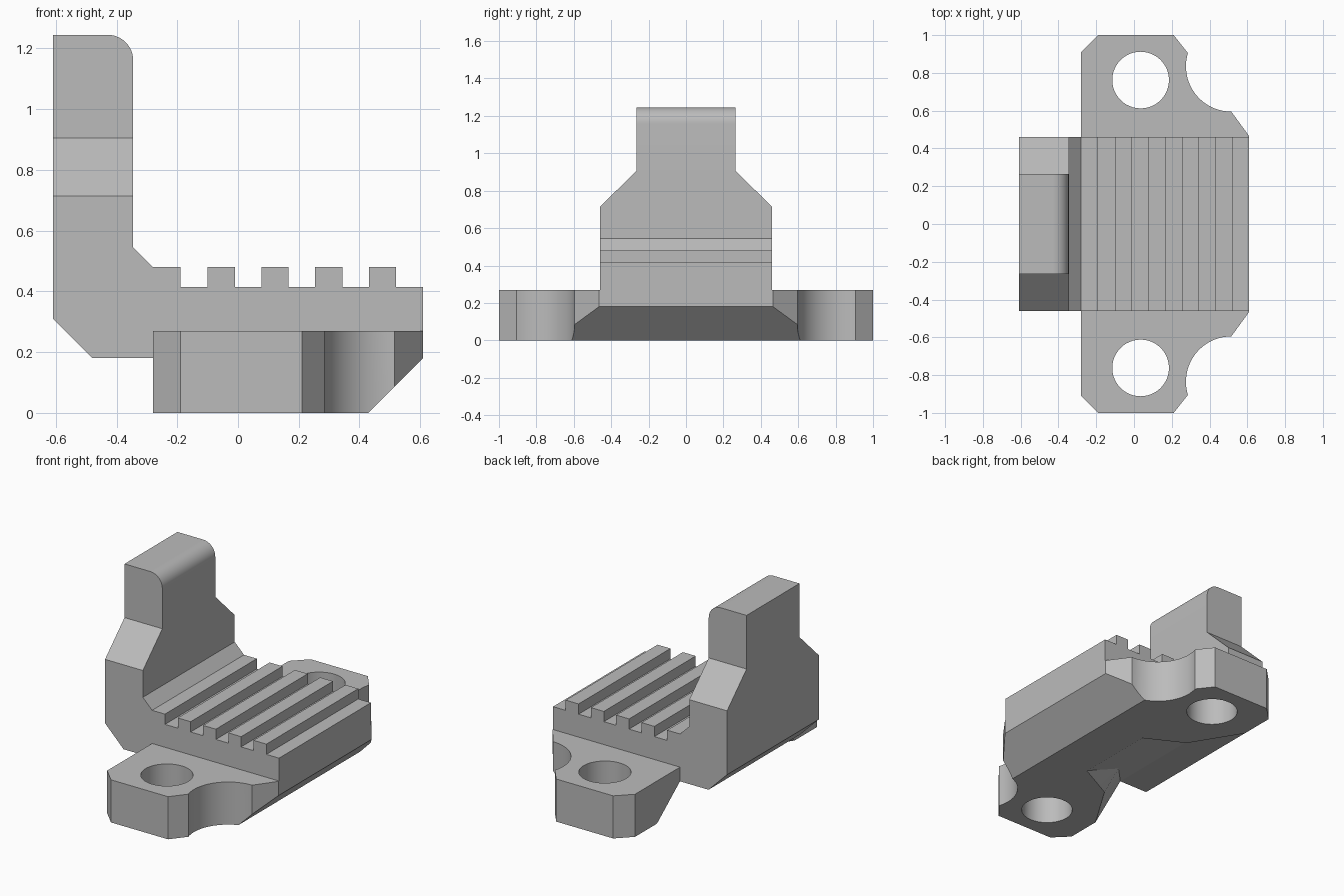
import bpy, bmesh, math
from mathutils import Vector

cube = bpy.data.objects.get("Cube")
if cube:
    bpy.data.objects.remove(cube, do_unlink=True)

grey = bpy.data.materials.new("mid grey")
grey.use_nodes = True
GREY = (0.5, 0.5, 0.5, 1)
grey.diffuse_color = GREY
grey.node_tree.nodes["Principled BSDF"].inputs["Base Color"].default_value = GREY


def arc(cx, cy, r, start, end, n):
    angles = [math.radians(start + (end - start) * i / n) for i in range(n + 1)]
    return [(cx + r * math.cos(a), cy + r * math.sin(a)) for a in angles]


def loft(name, sections):
    """Skin a row of equal-length loops and cap both ends."""
    bm = bmesh.new()
    loops = [[bm.verts.new(p) for p in s] for s in sections]
    for a, b in zip(loops, loops[1:]):
        for i in range(len(a)):
            j = (i + 1) % len(a)
            bm.faces.new((a[i], a[j], b[j], b[i]))
    bm.faces.new(loops[0])
    bm.faces.new(loops[-1])
    bmesh.ops.recalc_face_normals(bm, faces=bm.faces)
    mesh = bpy.data.meshes.new(name)
    bm.to_mesh(mesh)
    bm.free()
    mesh.materials.append(grey)
    obj = bpy.data.objects.new(name, mesh)
    bpy.context.collection.objects.link(obj)
    return obj


def prism(name, profile, axis, low, high):
    """Extrude a 2D profile along x, y or z."""
    place = {"x": lambda p, d: (d, p[0], p[1]),
             "y": lambda p, d: (p[0], d, p[1]),
             "z": lambda p, d: (p[0], p[1], d)}[axis]
    return loft(name, [[place(p, d) for p in profile] for d in (low, high)])


def boolean(obj, cutter, operation):
    bpy.context.view_layer.objects.active = obj
    mod = obj.modifiers.new("cut", "BOOLEAN")
    mod.object, mod.operation, mod.solver = cutter, operation, "EXACT"
    bpy.ops.object.modifier_apply(modifier=mod.name)
    bpy.data.objects.remove(cutter, do_unlink=True)


# Mounting plate with two scalloped ears
half = [(-0.28, 0.91), (-0.19, 1.0), (0.21, 1.0)]
half += arc(0.515, 0.835, 0.24, 163, 270, 20) + [(0.61, 0.465)]
plate = prism("mounting_plate", half + [(x, -y) for x, y in reversed(half)], "z", 0, 0.27)

# Slanted underside along the +x edge
bm = bmesh.new()
bm.from_mesh(plate.data)
cut = bmesh.ops.bisect_plane(bm, geom=bm.verts[:] + bm.edges[:] + bm.faces[:],
                             plane_co=Vector((0.43, 0, 0)), plane_no=Vector((1, 0, -1)),
                             clear_outer=True)
bmesh.ops.holes_fill(bm, edges=[e for e in bm.edges if e.is_boundary])
bmesh.ops.recalc_face_normals(bm, faces=bm.faces)
bm.to_mesh(plate.data)
bm.free()

# Screw holes
for side in (1, -1):
    hole = arc(0.035, side * 0.762, 0.15, 0, 352.5, 47)
    boolean(plate, prism("hole_cutter", hole, "z", -0.1, 0.4), "DIFFERENCE")

# Flared ramp pocket under the plate: x, bottom half width, roof half width, roof height
pocket = []
for x, wide, narrow, top in ((0.15, 0.255, 0.25, 0.001), (-0.09, 0.38, 0.25, 0.104),
                             (-0.28, 0.69, 0.46, 0.18), (-0.35, 0.69, 0.46, 0.18)):
    side = [(wide, -0.05), (wide, 0), (narrow, top)]
    pocket.append([(x, y, z) for y, z in side] + [(x, -y, z) for y, z in reversed(side)])
boolean(plate, loft("pocket_cutter", pocket), "DIFFERENCE")

# Ribbed bed and upright, one side profile
profile = [(-0.28, 0.27), (-0.28, 0.18), (-0.48, 0.18), (-0.61, 0.31), (-0.61, 1.245)]
profile += arc(-0.43, 1.16, 0.085, 90, 0, 12)
profile += [(-0.345, 0.545), (-0.28, 0.48), (-0.19, 0.48), (-0.19, 0.415)]
for i in range(4):
    x = -0.10 + 0.177 * i
    profile += [(x, 0.415), (x, 0.48), (x + 0.09, 0.48), (x + 0.09, 0.415)]
profile += [(0.61, 0.415), (0.61, 0.27)]
body = prism("ribbed_bed_and_upright", profile, "y", -0.6, 0.6)

# Shouldered outline of the upright
edge = [(0.46, 0), (0.46, 0.715), (0.265, 0.905), (0.265, 1.4)]
outline = edge + [(-y, z) for y, z in reversed(edge)]
boolean(body, prism("outline_cutter", outline, "x", -1, 1), "INTERSECT")

# Smooth curves, sharp corners
bpy.ops.object.select_all(action="DESELECT")
for obj in (plate, body):
    obj.select_set(True)
bpy.context.view_layer.objects.active = plate
bpy.ops.object.shade_smooth_by_angle(angle=math.radians(30))
